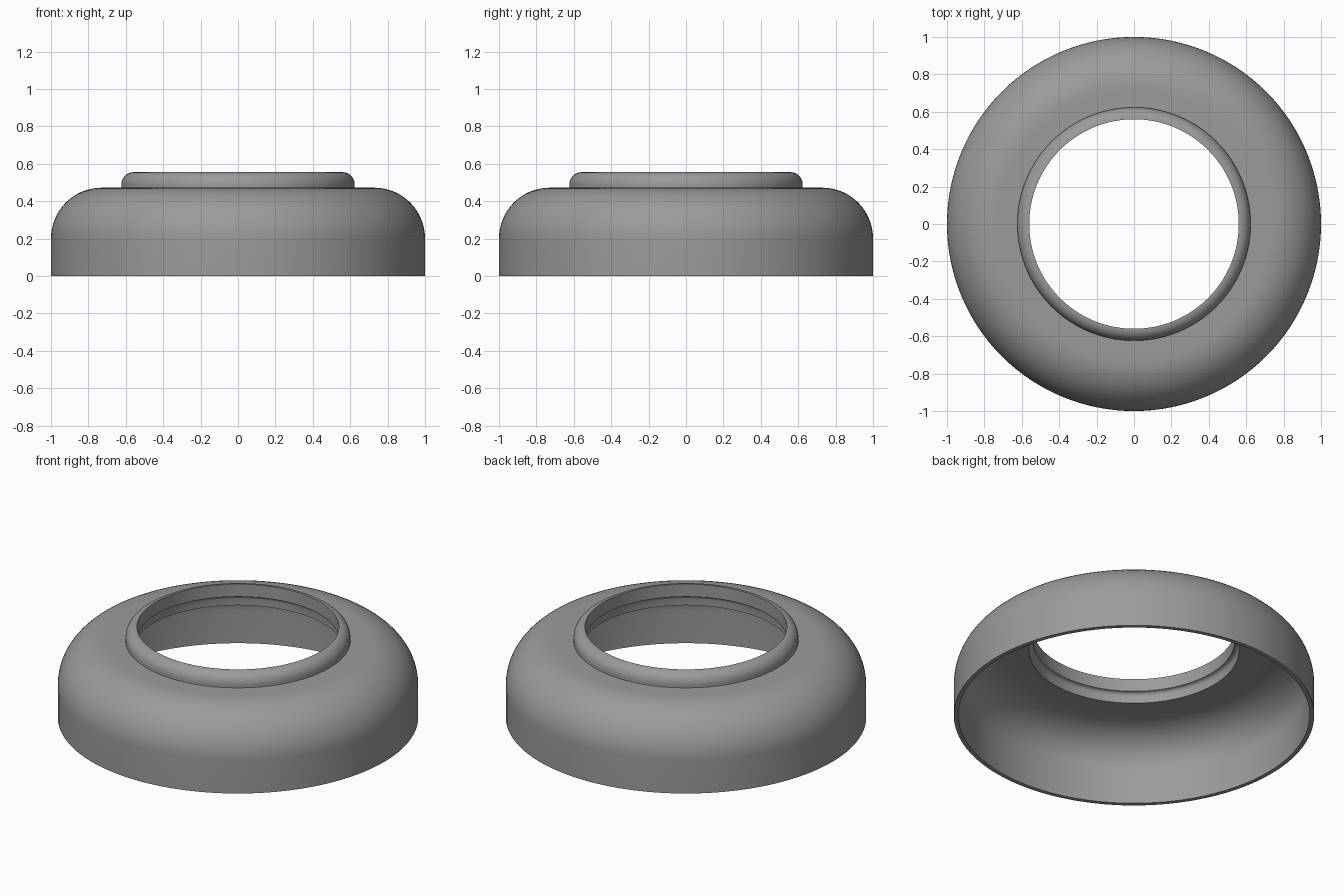
import bpy, bmesh, math

if "Cube" in bpy.data.objects:
    bpy.data.objects.remove(bpy.data.objects["Cube"])

SEGMENTS = 128

grey = bpy.data.materials.new("mid_grey")
grey.diffuse_color = (0.33, 0.33, 0.33, 1)
grey.use_nodes = True
grey.node_tree.nodes["Principled BSDF"].inputs["Base Color"].default_value = grey.diffuse_color


def arc(cx, cz, rx, rz, a0, a1, n):
    """Points (radius, height) along an elliptical arc, angles in degrees."""
    pts = []
    for i in range(n + 1):
        a = math.radians(a0 + (a1 - a0) * i / n)
        pts.append((cx + rx * math.cos(a), cz + rz * math.sin(a)))
    return pts


def lathe(name, profile):
    """Revolve a closed (radius, height) profile about z."""
    bm = bmesh.new()
    rings = []
    for s in range(SEGMENTS):
        t = 2 * math.pi * s / SEGMENTS
        rings.append([bm.verts.new((r * math.cos(t), r * math.sin(t), z))
                      for r, z in profile])
    n = len(profile)
    for s in range(SEGMENTS):
        a, b = rings[s], rings[(s + 1) % SEGMENTS]
        for i in range(n):
            j = (i + 1) % n
            bm.faces.new((a[i], b[i], b[j], a[j]))
    bmesh.ops.recalc_face_normals(bm, faces=bm.faces)
    mesh = bpy.data.meshes.new(name)
    bm.to_mesh(mesh)
    bm.free()
    mesh.materials.append(grey)
    obj = bpy.data.objects.new(name, mesh)
    bpy.context.collection.objects.link(obj)
    bpy.ops.object.select_all(action='DESELECT')
    obj.select_set(True)
    bpy.context.view_layer.objects.active = obj
    bpy.ops.object.shade_smooth_by_angle(angle=math.radians(30))
    return obj


# Hollow domed ring with a raised, rounded collar around the opening
profile = [(1.0, 0.0)]
profile += arc(0.73, 0.2, 0.27, 0.272, 0, 90, 16)        # outer shoulder
profile += [(0.624, 0.472)]                              # foot of the collar
profile += arc(0.56, 0.487, 0.064, 0.068, 0, 90, 10)     # rounded collar
profile += [(0.56, 0.478)]                               # wall of the opening
profile += arc(0.56, 0.455, 0.023, 0.023, 90, 0, 4)[1:]  # recess under the collar
profile += [(0.583, 0.415)]                              # inner lip
profile += arc(0.72, 0.2, 0.255, 0.215, 90, 0, 16)       # inside of the shoulder
profile += [(0.975, 0.0)]                                # thin bottom rim
lathe("domed_ring", profile)
